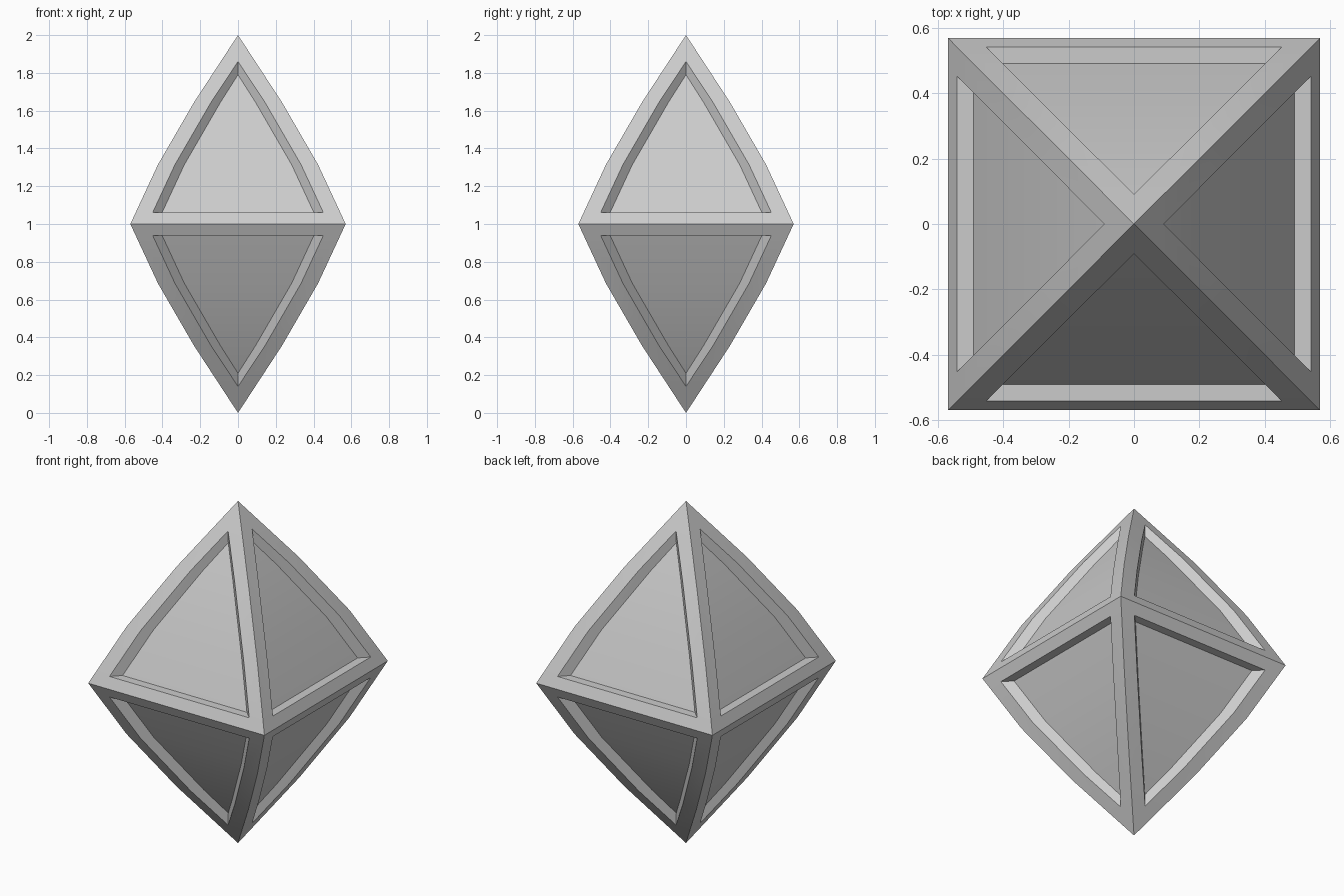
import bpy, bmesh, math
from mathutils import Matrix

cube = bpy.data.objects.get("Cube")
if cube:
    bpy.data.objects.remove(cube)

RIM = 0.09      # width of the frame beside each corner edge
DEPTH = 0.05    # how far each panel is sunk
# bulging outline: (height above the waist, half width)
OUTLINE = [(0, 0.57), (0.314, 0.424), (0.644, 0.233), (1, 0)]


def half_width(h):
    for (h0, w0), (h1, w1) in zip(OUTLINE, OUTLINE[1:]):
        if h <= h1:
            return w0 + (w1 - w0) * (h - h0) / (h1 - h0)


def make_material(name, value):
    mat = bpy.data.materials.new(name)
    mat.use_nodes = True
    colour = (value, value, value, 1)
    mat.diffuse_color = colour
    mat.node_tree.nodes["Principled BSDF"].inputs["Base Color"].default_value = colour
    return mat


def add_side(bm, turn):
    """One upper side: frame, recess walls and sunken panel."""
    def face(*points):
        bm.faces.new([bm.verts.new(turn @ Matrix.Translation(p).translation) for p in points])

    def edge(h, s):
        w = half_width(h)
        return (s * w, -w, h)

    def lip(h, s):
        w = half_width(h)
        return (s * max(w - RIM, 0), -w, h)

    def floor(h, s):
        w = half_width(h) - DEPTH
        return (s * (w - RIM), -w, h)

    low, high = 0.06, 0.86
    rows = [low, OUTLINE[1][0], OUTLINE[2][0]]
    lip_tip = (0, -half_width(high), high)
    floor_tip = (0, -RIM, 0.79)
    # frame rail at the waist and tip of the frame
    face(edge(0, -1), edge(0, 1), edge(low, 1), lip(low, 1), lip(low, -1), edge(low, -1))
    face(edge(high, -1), lip_tip, edge(high, 1), (0, 0, 1))
    # flat ledge below the panel
    face(lip(low, -1), lip(low, 1), floor(low, 1), floor(low, -1))
    for s in (-1, 1):
        for a, b in zip(rows, rows[1:]):
            face(edge(a, s), edge(b, s), lip(b, s), lip(a, s))
            face(lip(a, s), lip(b, s), floor(b, s), floor(a, s))
        face(edge(b, s), edge(high, s), lip_tip, lip(b, s))
        face(lip(b, s), lip_tip, floor_tip, floor(b, s))
    # sunken panel
    for a, b in zip(rows, rows[1:]):
        face(floor(a, -1), floor(a, 1), floor(b, 1), floor(b, -1))
    face(floor(b, -1), floor(b, 1), floor_tip)


# four sides above the waist, mirrored below it
bm = bmesh.new()
for i in range(4):
    for flip in (1, -1):
        turn = (Matrix.Translation((0, 0, 1)) @ Matrix.Rotation(i * math.pi / 2, 4, 'Z')
                @ Matrix.Diagonal((1, 1, flip, 1)))
        add_side(bm, turn)
bmesh.ops.remove_doubles(bm, verts=bm.verts, dist=0.0005)
bmesh.ops.recalc_face_normals(bm, faces=bm.faces)

mesh = bpy.data.meshes.new("framed_crystal")
bm.to_mesh(mesh)
bm.free()
mesh.materials.append(make_material("light grey", 0.6))
crystal = bpy.data.objects.new("framed_crystal", mesh)
bpy.context.collection.objects.link(crystal)

# smooth the gentle bulge, keep the frame edges sharp
bpy.ops.object.select_all(action='DESELECT')
crystal.select_set(True)
bpy.context.view_layer.objects.active = crystal
bpy.ops.object.shade_smooth_by_angle(angle=math.radians(30))
